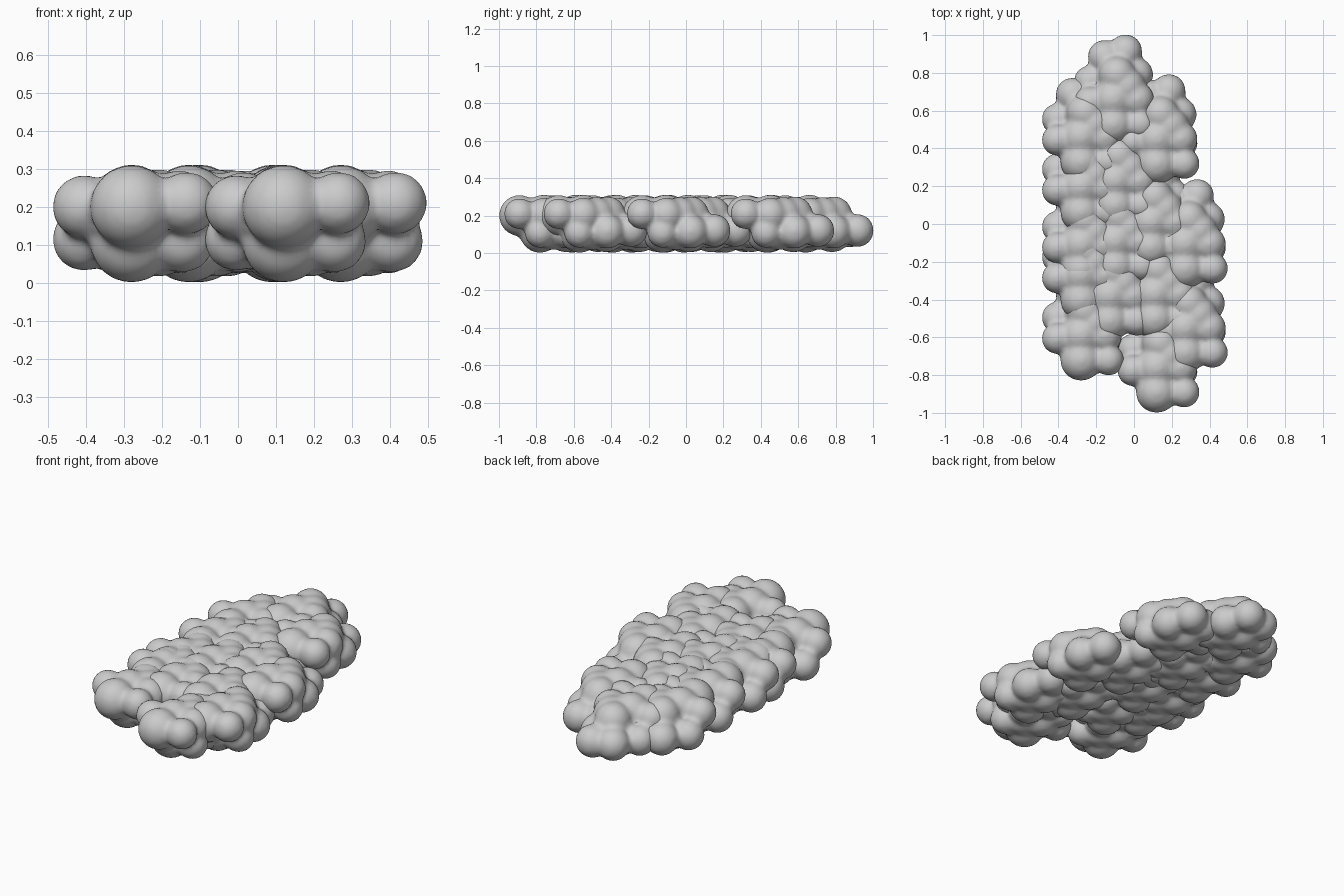
import bpy, bmesh
from mathutils import Matrix

# One lumpy cluster: (x, y, z, radius), measured from its big front lobe
LOBES = [
    (0.00, 0.00, 0.200, 0.110), (0.145, 0.00, 0.210, 0.083),    # front, upper
    (-0.125, 0.115, 0.200, 0.084), (0.00, 0.13, 0.204, 0.108),  # middle, upper
    (0.125, 0.13, 0.204, 0.092), (0.02, 0.26, 0.205, 0.098),
    (0.07, 0.20, 0.200, 0.100),
    (0.00, 0.11, 0.110, 0.110), (0.135, 0.11, 0.110, 0.083),    # middle, lower
    (-0.125, 0.225, 0.115, 0.084), (0.00, 0.25, 0.112, 0.109),
    (0.07, 0.18, 0.115, 0.100), (0.12, 0.26, 0.115, 0.092),
    (-0.045, 0.355, 0.120, 0.090), (0.065, 0.385, 0.120, 0.089),  # back, lower
]

# Where each cluster's big front lobe sits
SPOTS = [
    (-0.28, -0.72), (-0.28, -0.40), (-0.28, -0.24), (-0.28, 0.065), (-0.28, 0.33),  # left row
    (-0.11, 0.53), (-0.10, 0.10), (-0.10, -0.22), (-0.13, -0.51),                   # middle row
    (0.12, -0.89), (0.11, -0.50), (0.09, -0.12), (0.12, 0.32),                      # inner right row
    (0.27, -0.68), (0.27, -0.235),                                                  # right row
]


def cluster_mesh():
    bm = bmesh.new()
    for x, y, z, r in LOBES:
        bmesh.ops.create_icosphere(bm, subdivisions=4, radius=r,
                                   matrix=Matrix.Translation((x, y, z)))
    me = bpy.data.meshes.new("lumpy_cluster")
    bm.to_mesh(me)
    bm.free()
    return me


mesh = cluster_mesh()
for i, (x, y) in enumerate(SPOTS):
    ob = bpy.data.objects.new(f"lumpy_cluster_{i + 1}", mesh)
    bpy.context.collection.objects.link(ob)
    ob.location = (x, y, 0)
    # fuse the lobes into one skin and soften the creases
    fuse = ob.modifiers.new("fuse", 'REMESH')
    fuse.mode = 'VOXEL'
    fuse.voxel_size = 0.014
    fuse.use_smooth_shade = True
    soft = ob.modifiers.new("soften", 'SMOOTH')
    soft.factor = 0.5
    soft.iterations = 7
